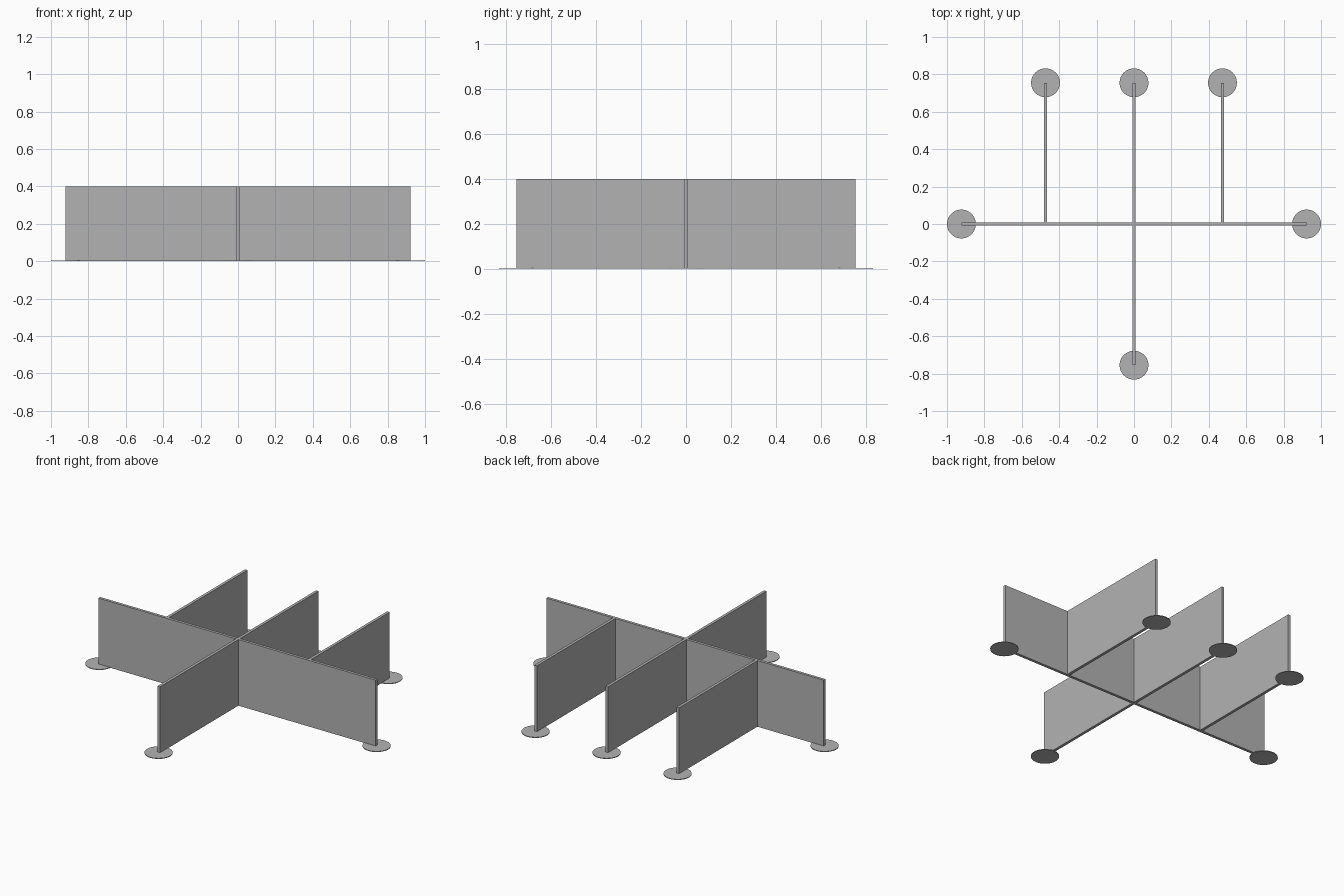
import bpy

cube = bpy.data.objects.get("Cube")
if cube:
    bpy.data.objects.remove(cube, do_unlink=True)

HEIGHT = 0.40
BASE = 0.002
HALF_X = 0.923
HALF_Y = 0.755
SIDE_X = 0.473
THICK = 0.017
FOOT_RADIUS = 0.077
FOOT_THICK = 0.004

grey = bpy.data.materials.new("plain_grey")
grey.use_nodes = True
colour = (0.45, 0.45, 0.45, 1)
grey.diffuse_color = colour
grey.node_tree.nodes["Principled BSDF"].inputs["Base Color"].default_value = colour


def panel(name, x0, x1, y0, y1):
    """Upright divider panel filling the given footprint."""
    bpy.ops.mesh.primitive_cube_add(
        size=1, location=((x0 + x1) / 2, (y0 + y1) / 2, (HEIGHT + BASE) / 2))
    ob = bpy.context.object
    ob.name = name
    ob.scale = (x1 - x0, y1 - y0, HEIGHT - BASE)
    bpy.ops.object.transform_apply(location=False, rotation=False)
    ob.data.materials.append(grey)


def foot(name, x, y):
    """Thin round floor plate under a panel end."""
    bpy.ops.mesh.primitive_cylinder_add(
        vertices=48, radius=FOOT_RADIUS, depth=FOOT_THICK,
        location=(x, y, FOOT_THICK / 2))
    ob = bpy.context.object
    ob.name = name
    ob.data.materials.append(grey)
    bpy.ops.object.shade_smooth_by_angle()


# Crossing long panels, split at the centre joint
h = THICK / 2
panel("cross_panel_right", -HALF_X, -h, -h, h)
panel("cross_panel_left", h, HALF_X, -h, h)
panel("centre_panel", -h, h, -HALF_Y, HALF_Y)

# Rear side panels butting against the cross panel
for side, sx in (("right", -1), ("left", 1)):
    x = sx * SIDE_X
    panel("rear_panel_" + side, x - h, x + h, h, HALF_Y)
    foot("rear_foot_" + side, x, HALF_Y)
    foot("cross_foot_" + side, sx * HALF_X, 0)

# Feet at the ends of the centre panel
foot("rear_foot_centre", 0, HALF_Y)
foot("front_foot_centre", 0, -HALF_Y)
